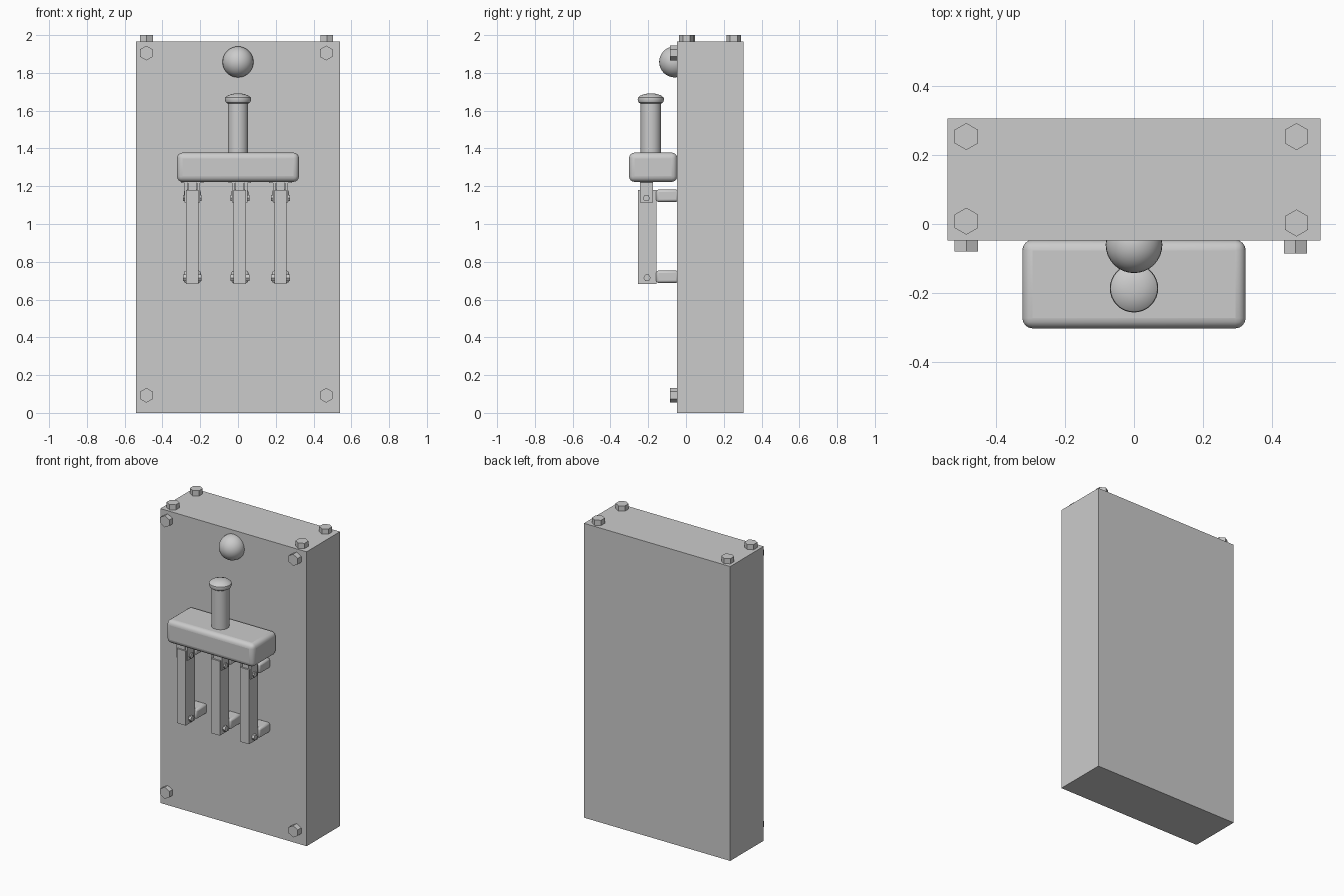
import bpy
from math import pi

if "Cube" in bpy.data.objects:
    bpy.data.objects.remove(bpy.data.objects["Cube"])


def bevel(ob, width, segments):
    m = ob.modifiers.new("bevel", 'BEVEL')
    m.width = width
    m.segments = segments
    m.limit_method = 'ANGLE'


def box(name, x0, x1, y0, y1, z0, z1, bev=0, seg=1):
    bpy.ops.mesh.primitive_cube_add(size=1, location=((x0 + x1) / 2, (y0 + y1) / 2, (z0 + z1) / 2))
    ob = bpy.context.object
    ob.name = name
    ob.scale = (x1 - x0, y1 - y0, z1 - z0)
    bpy.ops.object.transform_apply(location=False, rotation=False, scale=True)
    if bev:
        bevel(ob, bev, seg)
        bpy.ops.object.shade_smooth_by_angle(angle=0.6)
    return ob


def prism(name, loc, r, depth, rot=(0, 0, 0), sides=6):
    bpy.ops.mesh.primitive_cylinder_add(vertices=sides, radius=r, depth=depth, location=loc, rotation=rot)
    ob = bpy.context.object
    ob.name = name
    return ob


def lathe(name, profile, loc, sides=32):
    # revolve an (r, z) profile that starts and ends on the axis
    verts, faces = [], []
    from math import cos, sin
    for r, z in profile:
        for i in range(sides):
            a = 2 * pi * i / sides
            verts.append((r * cos(a), r * sin(a), z))
    for j in range(len(profile) - 1):
        for i in range(sides):
            k = (i + 1) % sides
            faces.append((j * sides + i, j * sides + k, (j + 1) * sides + k, (j + 1) * sides + i))
    faces.append(tuple(reversed(range(sides))))
    faces.append(tuple(range((len(profile) - 1) * sides, len(profile) * sides)))
    me = bpy.data.meshes.new(name)
    me.from_pydata(verts, [], faces)
    ob = bpy.data.objects.new(name, me)
    ob.location = loc
    bpy.context.collection.objects.link(ob)
    bpy.context.view_layer.objects.active = ob
    bpy.ops.object.select_all(action='DESELECT')
    ob.select_set(True)
    bpy.ops.object.shade_smooth_by_angle(angle=0.6)


# Cabinet
box("cabinet", -0.54, 0.54, -0.048, 0.305, 0, 1.965)

# Hex bolts on the lid and the front panel
for x, y in ((-0.485, 0.008), (-0.485, 0.253), (0.47, 0.003), (0.47, 0.253)):
    prism("lid_bolt", (x, y, 1.97), 0.039, 0.06)
for x, front in ((-0.485, -0.08), (0.467, -0.086)):
    for z in (0.093, 1.905):
        prism("front_bolt", (x, (front - 0.03) / 2, z), 0.039, -0.03 - front, (pi / 2, 0, 0))

# Indicator lamp
bpy.ops.mesh.primitive_uv_sphere_add(segments=32, ring_count=16, radius=0.082, location=(0, -0.06, 1.858))
bpy.context.object.name = "lamp"
bpy.ops.object.shade_smooth()

# Crossbar and handle
box("crossbar", -0.323, 0.323, -0.302, -0.046, 1.223, 1.378, 0.03, 4)
lathe("handle", [(0.054, 1.36), (0.054, 1.637), (0.064, 1.643), (0.07, 1.657),
                 (0.068, 1.669), (0.055, 1.68), (0.03, 1.689), (0.01, 1.691)], (0, -0.186, 0))

# Three switch blades with clevises, pins and wall brackets
for cx in (-0.242, 0.01, 0.225):
    box("blade", cx - 0.033, cx + 0.033, -0.253, -0.157, 0.683, 1.18)
    box("clevis_base", cx - 0.06, cx + 0.06, -0.243, -0.175, 1.216, 1.24)
    box("clevis_tongue", cx - 0.022, cx + 0.022, -0.243, -0.175, 1.17, 1.23)
    for s in (-1, 1):
        a, b = sorted((cx + s * 0.025, cx + s * 0.041))
        box("clevis_plate", a, b, -0.243, -0.175, 1.115, 1.23)
    for y, z in ((-0.21, 1.137), (-0.206, 0.715)):
        prism("pin", (cx, y, z), 0.019, 0.1, (0, pi / 2, 0))
    for z0 in (0.688, 1.117):
        box("bracket", cx - 0.045, cx + 0.045, -0.158, -0.04, z0, z0 + 0.065, 0.012, 2)
